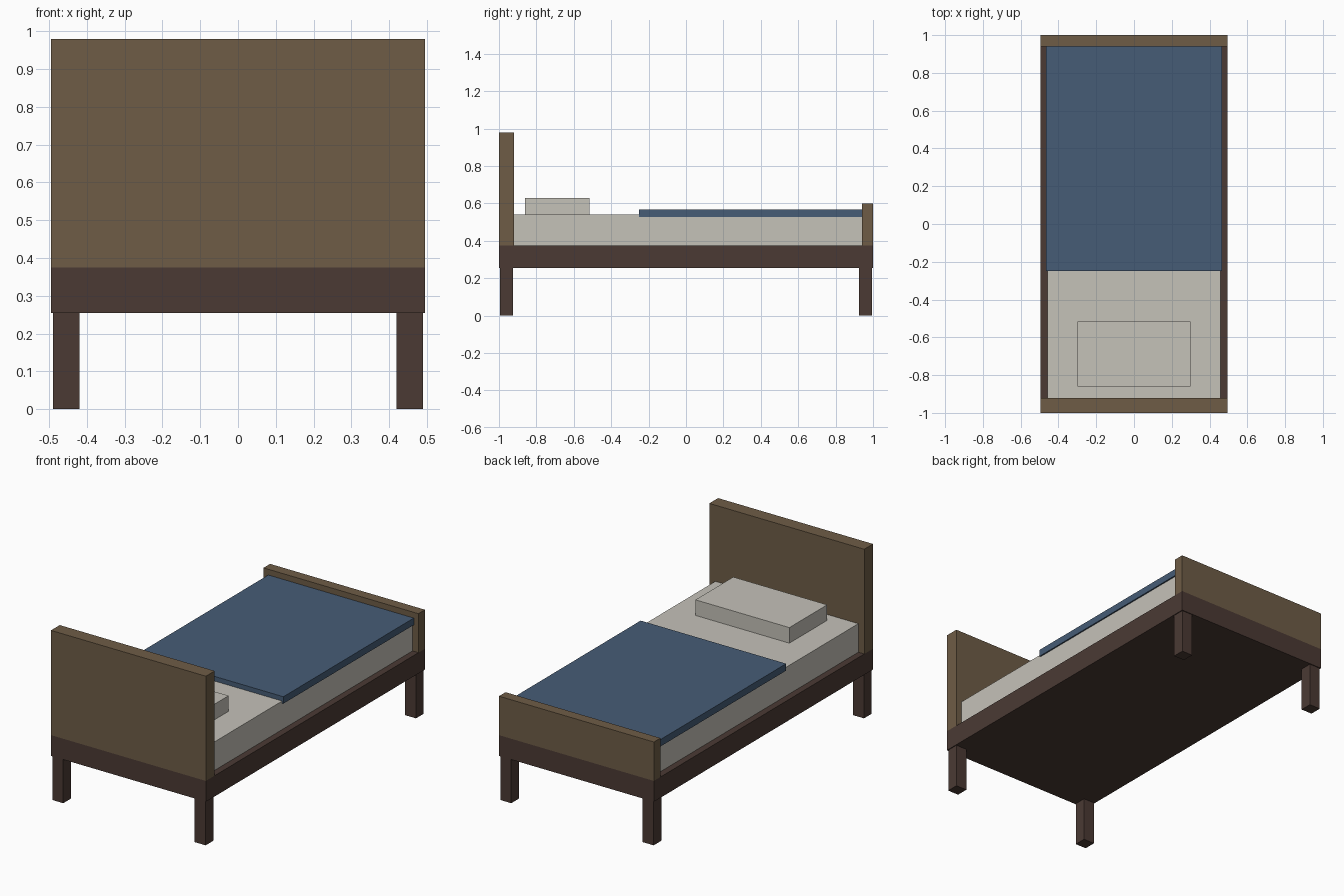
import bpy

cube = bpy.data.objects.get("Cube")
if cube:
    bpy.data.objects.remove(cube, do_unlink=True)


def make_material(name, rgb):
    mat = bpy.data.materials.new(name)
    mat.use_nodes = True
    colour = (*rgb, 1.0)
    mat.diffuse_color = colour
    mat.node_tree.nodes["Principled BSDF"].inputs["Base Color"].default_value = colour
    return mat


dark_wood = make_material("dark wood", (0.07, 0.042, 0.034))
light_wood = make_material("light wood", (0.156, 0.107, 0.061))
linen = make_material("linen", (0.558, 0.539, 0.485))
blue_cloth = make_material("blue cloth", (0.061, 0.107, 0.181))


def box(name, mat, x, y, z):
    """Box spanning the given (low, high) range on each axis."""
    spans = (x, y, z)
    bpy.ops.mesh.primitive_cube_add(size=1, location=[(a + b) / 2 for a, b in spans])
    obj = bpy.context.object
    obj.name = name
    obj.scale = [b - a for a, b in spans]
    bpy.ops.object.transform_apply(location=False, rotation=False, scale=True)
    obj.data.materials.append(mat)
    return obj


HALF_WIDTH = 0.495
FRAME_TOP = 0.375
full_width = (-HALF_WIDTH, HALF_WIDTH)

# Base frame
box("bed_frame", dark_wood, full_width, (-1, 1), (0.255, FRAME_TOP))

# Four square legs
for side, x in (("right", -0.455), ("left", 0.455)):
    for end, y in (("front", -0.96), ("back", 0.96)):
        box(f"{end}_{side}_leg", dark_wood,
            (x - 0.035, x + 0.035), (y - 0.035, y + 0.035), (0, 0.255))

# End boards
box("headboard", light_wood, full_width, (-1, -0.92), (FRAME_TOP, 0.98))
box("footboard", light_wood, full_width, (0.94, 1), (FRAME_TOP, 0.6))

# Bedding
box("mattress", linen, (-0.457, 0.457), (-0.92, 0.94), (FRAME_TOP, 0.54))
box("pillow", linen, (-0.3, 0.3), (-0.86, -0.515), (0.54, 0.63))
box("blanket", blue_cloth, (-0.465, 0.465), (-0.25, 0.94), (0.527, 0.567))
